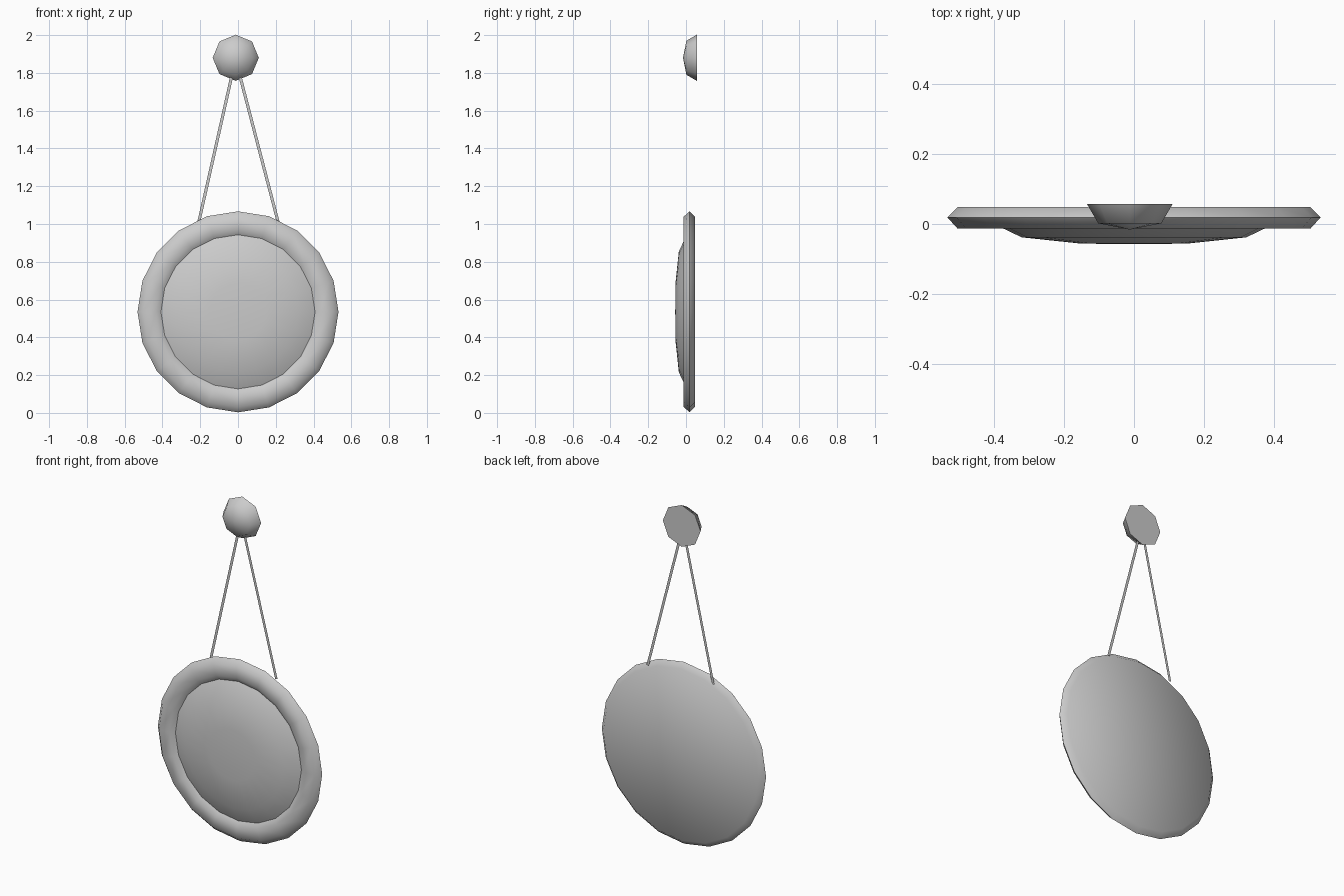
import bpy, bmesh
from math import sin, cos, pi, radians
from mathutils import Vector

if "Cube" in bpy.data.objects:
    bpy.data.objects.remove(bpy.data.objects["Cube"])


def finish(name, bm, angle=60):
    me = bpy.data.meshes.new(name)
    bm.to_mesh(me)
    bm.free()
    ob = bpy.data.objects.new(name, me)
    bpy.context.collection.objects.link(ob)
    bpy.ops.object.select_all(action='DESELECT')
    ob.select_set(True)
    bpy.context.view_layer.objects.active = ob
    bpy.ops.object.shade_smooth_by_angle(angle=radians(angle))
    return ob


def lathe(name, profile, sides, cx, cz):
    """Turn (radius, y) points around a front-to-back axis; radius 0 is a pole."""
    bm = bmesh.new()
    rings = []
    for r, y in profile:
        n = 1 if r == 0 else sides
        rings.append([bm.verts.new((cx + r * cos(2 * pi * i / sides), y,
                                    cz + r * sin(2 * pi * i / sides))) for i in range(n)])
    for a, b in zip(rings, rings[1:]):
        for i in range(sides):
            j = (i + 1) % sides
            quad = [a[i % len(a)], a[j % len(a)], b[j % len(b)], b[i % len(b)]]
            bm.faces.new(list(dict.fromkeys(quad)))
    bmesh.ops.recalc_face_normals(bm, faces=bm.faces)
    return finish(name, bm)


def ribbon(name, p, q, width, y):
    """Flat cord strip running from p to q (x, z)."""
    bm = bmesh.new()
    a, b = Vector((p[0], y, p[1])), Vector((q[0], y, q[1]))
    side = (b - a).cross(Vector((0, 1, 0))).normalized() * width / 2
    bm.faces.new([bm.verts.new(v) for v in (a - side, a + side, b + side, b - side)])
    return finish(name, bm)


DISC_Z = 0.535

# Round frame with bevelled rim and closed flat back
lathe("frame", [(0.408, 0.004), (0.435, -0.013), (0.503, -0.013), (0.532, 0.019),
                (0.502, 0.048), (0, 0.048)], 20, 0, DISC_Z)

# Domed mirror glass
lathe("mirror_glass", [(0.408, 0.004), (0.32, -0.038), (0.15, -0.056), (0, -0.057)],
      20, 0, DISC_Z)

# Wall knob with flat back
lathe("wall_knob", [(0, -0.016), (0.09, 0.002), (0.122, 0.057), (0, 0.057)],
      8, -0.012, 1.88)

# Hanging cords from the frame to the knob
ribbon("left_cord", (-0.21, 1.0), (-0.026, 1.815), 0.016, 0.047)
ribbon("right_cord", (0.215, 1.0), (0.002, 1.815), 0.016, 0.047)
